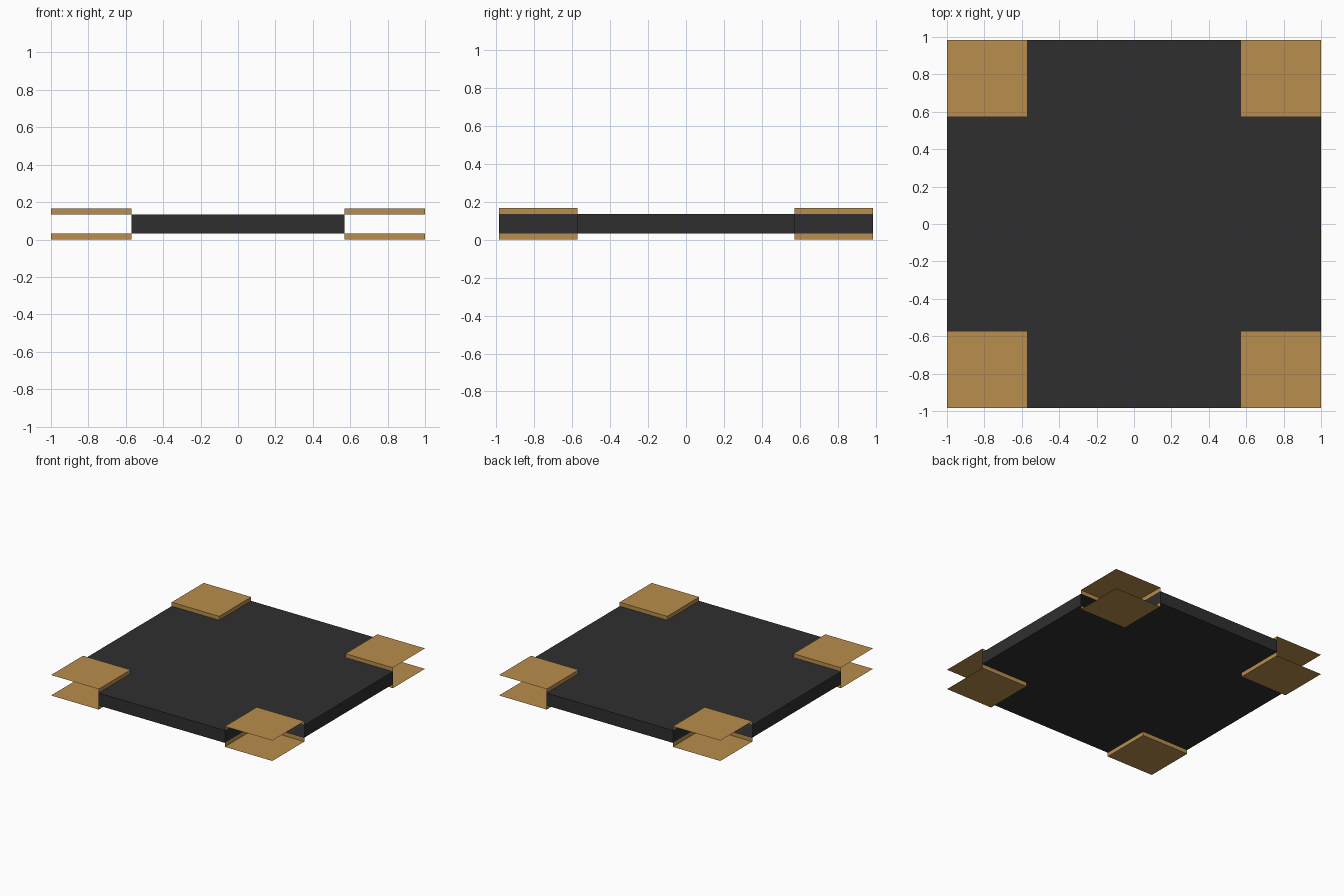
import bpy, bmesh

if "Cube" in bpy.data.objects:
    bpy.data.objects.remove(bpy.data.objects["Cube"])

X, Y = 1.0, 0.985           # outer half sizes
IX, IY = 0.57, 0.572        # inner edges of the corner notches
Z0, Z1, Z2, Z3 = 0.0, 0.033, 0.135, 0.167


def material(name, color):
    mat = bpy.data.materials.new(name)
    mat.diffuse_color = (*color, 1)
    mat.use_nodes = True
    mat.node_tree.nodes["Principled BSDF"].inputs["Base Color"].default_value = mat.diffuse_color
    return mat


dark = material("dark_panel", (0.03, 0.028, 0.03))
wood = material("tan_pad", (0.48, 0.27, 0.075))


def sheets(name, quads, mat):
    """Open shell object made of separate quads, welded where they meet."""
    bm = bmesh.new()
    for quad in quads:
        bm.faces.new([bm.verts.new(p) for p in quad])
    bmesh.ops.remove_doubles(bm, verts=bm.verts, dist=1e-5)
    mesh = bpy.data.meshes.new(name)
    bm.to_mesh(mesh)
    bm.free()
    mesh.materials.append(mat)
    obj = bpy.data.objects.new(name, mesh)
    bpy.context.collection.objects.link(obj)
    return obj


def flat(x0, x1, y0, y1, z, up):
    q = [(x0, y0, z), (x1, y0, z), (x1, y1, z), (x0, y1, z)]
    return q if up else q[::-1]


def wall(a, b, z0, z1, flip=False):
    q = [(*a, z0), (*b, z0), (*b, z1), (*a, z1)]
    return q[::-1] if flip else q


# Cross-shaped board: top and bottom skins
board = []
for z, up in ((Z1, False), (Z2, True)):
    board += [flat(-IX, IX, -Y, -IY, z, up), flat(-IX, IX, IY, Y, z, up)]
    board += [flat(x0, x1, -IY, IY, z, up)
              for x0, x1 in ((-X, -IX), (-IX, IX), (IX, X))]

# Board edges: outer ends, and notch sides facing x (those facing y are open)
for s in (-1, 1):
    board.append(wall((-IX, s * Y), (IX, s * Y), Z1, Z2, s > 0))
    board.append(wall((s * X, -IY), (s * X, IY), Z1, Z2, s < 0))
    for y0, y1 in ((-Y, -IY), (IY, Y)):
        board.append(wall((s * IX, y0), (s * IX, y1), Z1, Z2, s < 0))
sheets("board", board, dark)

# Corner pads: a flat face plus lips on the two inner sides only
for side, face_z, z0, z1 in (("top", Z3, Z2, Z3), ("bottom", Z0, Z0, Z1)):
    for sx, xn in ((-1, "left"), (1, "right")):
        for sy, yn in ((-1, "front"), (1, "back")):
            x0, x1 = sorted((sx * IX, sx * X))
            y0, y1 = sorted((sy * IY, sy * Y))
            pad = [flat(x0, x1, y0, y1, face_z, side == "top"),
                   wall((x0, sy * IY), (x1, sy * IY), z0, z1, sy < 0),
                   wall((sx * IX, y0), (sx * IX, y1), z0, z1, sx > 0)]
            sheets(f"{side}_pad_{yn}_{xn}", pad, wood)
